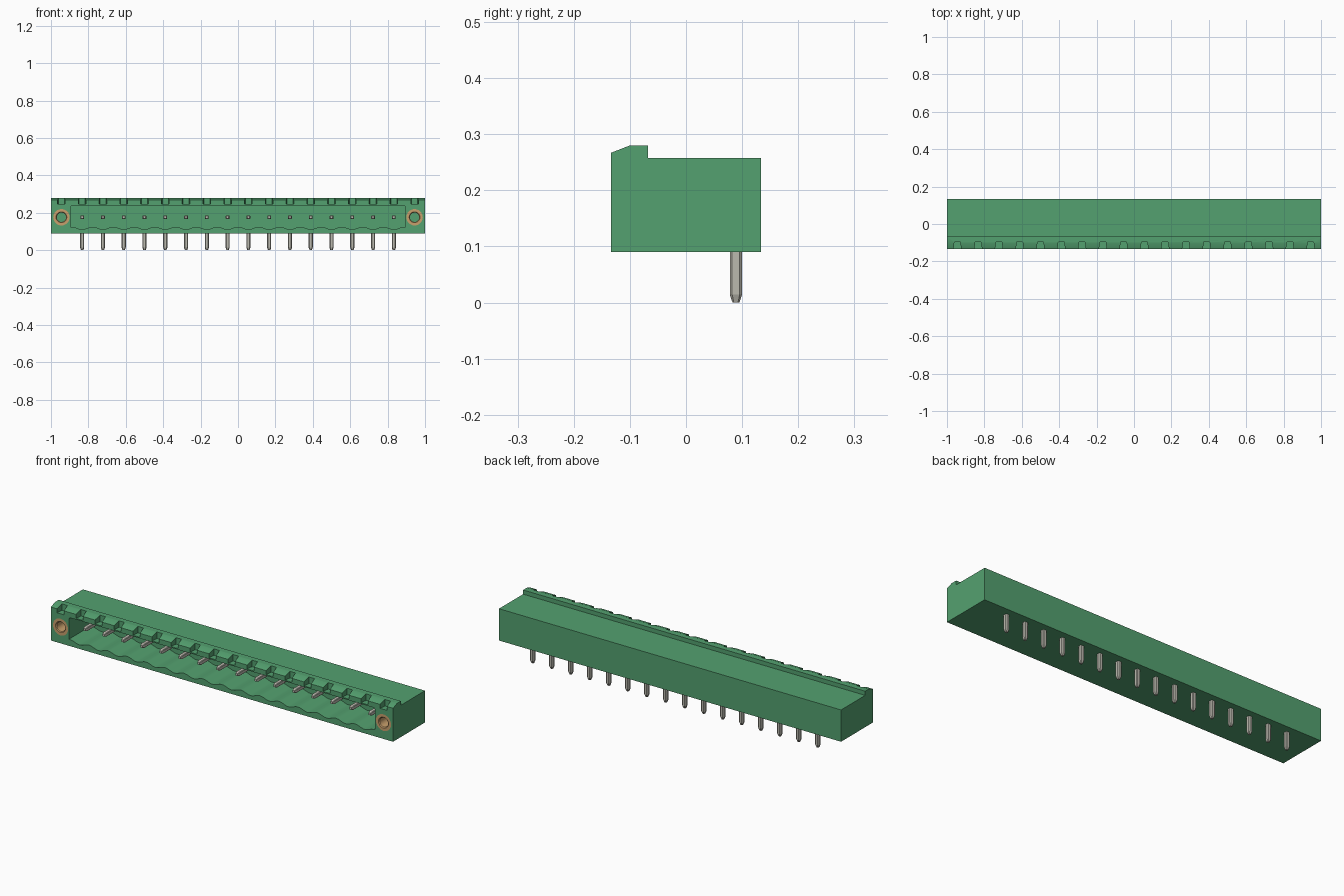
import bpy, bmesh, math
from mathutils import Vector

old = bpy.data.objects.get("Cube")
if old:
    bpy.data.objects.remove(old, do_unlink=True)

PITCH = 1 / 9
COUNT = 16
PIN_Z = 0.176
PIN_Y = 0.089
FRONT = -0.1335
BACK = 0.1335


def material(name, rgb):
    m = bpy.data.materials.new(name)
    m.use_nodes = True
    m.diffuse_color = (*rgb, 1)
    m.node_tree.nodes["Principled BSDF"].inputs["Base Color"].default_value = (*rgb, 1)
    return m


green = material("green plastic", (0.088, 0.355, 0.16))
metal = material("tinned metal", (0.50, 0.49, 0.43))
brass = material("brass", (0.58, 0.35, 0.15))


def loft(bm, loops, close=False):
    """Skin a list of equal-length point loops, capped unless closed into a ring."""
    rows = [[bm.verts.new(p) for p in loop] for loop in loops]
    pairs = list(zip(rows, rows[1:]))
    if close:
        pairs.append((rows[-1], rows[0]))
    else:
        bm.faces.new(rows[0])
        bm.faces.new(rows[-1])
    n = len(rows[0])
    for a, b in pairs:
        for i in range(n):
            j = (i + 1) % n
            bm.faces.new((a[i], a[j], b[j], b[i]))


def make_object(name, bm, mat):
    bmesh.ops.recalc_face_normals(bm, faces=bm.faces)
    me = bpy.data.meshes.new(name)
    bm.to_mesh(me)
    bm.free()
    me.materials.append(mat)
    ob = bpy.data.objects.new(name, me)
    bpy.context.collection.objects.link(ob)
    return ob


def smooth(ob, degrees=30):
    bpy.ops.object.select_all(action='DESELECT')
    ob.select_set(True)
    bpy.context.view_layer.objects.active = ob
    bpy.ops.object.shade_smooth_by_angle(angle=math.radians(degrees))


def circle(x, y, r, n=24):
    return [(x + r * math.cos(2 * math.pi * i / n), y,
             PIN_Z + r * math.sin(2 * math.pi * i / n)) for i in range(n)]


# Housing: side profile with the raised front lip, extruded along x
profile = [(FRONT, 0.09), (BACK, 0.09), (BACK, 0.258), (-0.068, 0.258),
           (-0.068, 0.28), (-0.10, 0.28), (FRONT, 0.267)]
bm = bmesh.new()
loft(bm, [[(x, y, z) for y, z in profile] for x in (-1, 1)])
housing = make_object("housing", bm, green)

# Cutter: socket opening with a scalloped floor
bm = bmesh.new()
steps = COUNT * 10
outline = [(-0.895, 0.233), (-0.895, 0.125)]
for i in range(steps + 1):
    x = -PITCH * COUNT / 2 + PITCH * i / 10
    outline.append((x, 0.118 + 0.007 * math.cos(2 * math.pi * i / 10)))
outline += [(0.895, 0.125), (0.895, 0.233), (0.888, 0.240), (-0.888, 0.240)]
loft(bm, [[(x, y, z) for x, z in outline] for y in (FRONT - 0.02, 0.05)])

# Cutter: tapered coding notches in the lip
for i in range(COUNT + 2):
    x = (i - (COUNT + 1) / 2) * PITCH
    plan = [(x - 0.023, FRONT - 0.02), (x + 0.023, FRONT - 0.02),
            (x + 0.016, -0.097), (x - 0.016, -0.097)]
    loft(bm, [[(px, py, z) for px, py in plan] for z in (0.246, 0.30)])

# Cutter: round pockets for the threaded inserts
for s in (-1, 1):
    loft(bm, [circle(s * 0.944, y, 0.044) for y in (FRONT - 0.02, -0.03)])
cutter = make_object("cutter", bm, green)
cutter.hide_render = True

mod = housing.modifiers.new("openings", 'BOOLEAN')
mod.operation = 'DIFFERENCE'
mod.solver = 'EXACT'
mod.object = cutter
bpy.context.view_layer.objects.active = housing
housing.select_set(True)
bpy.ops.object.modifier_apply(modifier=mod.name)
bpy.data.objects.remove(cutter, do_unlink=True)
smooth(housing)

# Threaded inserts, one at each end
for s, side in ((-1, "right"), (1, "left")):
    bm = bmesh.new()
    loft(bm, [circle(s * 0.944, y, r) for y, r in
              ((FRONT, 0.044), (FRONT, 0.029), (FRONT + 0.004, 0.025),
               (-0.03, 0.025), (-0.03, 0.044))], close=True)
    smooth(make_object(side + "_threaded_insert", bm, brass))


def octagon(h, c):
    """Square of half-width h with corners cut by c."""
    k = h - c
    return [(h, -k), (h, k), (k, h), (-k, h), (-h, k), (-h, -k), (-k, -h), (k, -h)]


# Contact pins: a solder tail below and a mating blade inside the socket
bm = bmesh.new()
tail = [(0, 0.006), (0.014, 0.011), (PIN_Z, 0.011)]
loft(bm, [[(a, PIN_Y + b, z) for a, b in octagon(h, h * 0.4)] for z, h in tail])
blade = [(-0.092, 0.006), (-0.080, 0.010), (PIN_Y, 0.010)]
loft(bm, [[(a, y, PIN_Z + b) for a, b in octagon(h, h * 0.25)] for y, h in blade])
first = make_object("contact_pin_1", bm, metal)
for i in range(COUNT):
    pin = first if i == 0 else bpy.data.objects.new("contact_pin_%d" % (i + 1), first.data)
    if i:
        bpy.context.collection.objects.link(pin)
    pin.location = Vector(((i - (COUNT - 1) / 2) * PITCH, 0, 0))
